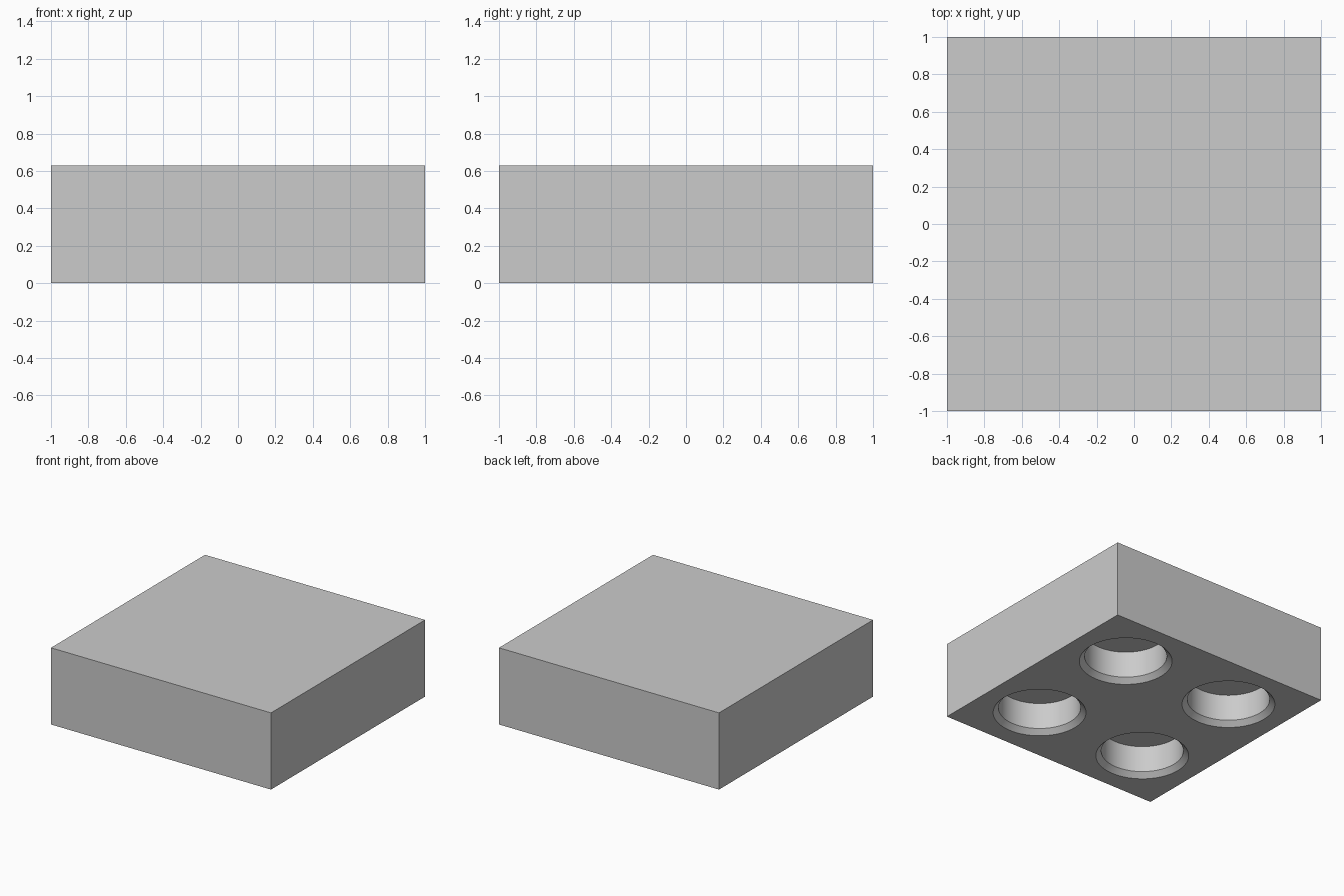
import bpy
import bmesh
import math
from mathutils import Matrix

SIZE, HEIGHT = 2.0, 0.63
SPACING = 0.505                     # socket offset from the centre lines
RADIUS, CHAMFER, DEPTH = 0.31, 0.04, 0.257
SEGMENTS = 64

old = bpy.data.objects.get("Cube")
if old:
    bpy.data.objects.remove(old, do_unlink=True)

grey = bpy.data.materials.new("plain_grey")
grey.use_nodes = True
colour = (0.6, 0.6, 0.6, 1)
grey.diffuse_color = colour
grey.node_tree.nodes["Principled BSDF"].inputs["Base Color"].default_value = colour


def add_object(name, bm):
    mesh = bpy.data.meshes.new(name)
    bmesh.ops.recalc_face_normals(bm, faces=bm.faces)
    bm.to_mesh(mesh)
    bm.free()
    mesh.materials.append(grey)
    obj = bpy.data.objects.new(name, mesh)
    bpy.context.collection.objects.link(obj)
    return obj


# Square block standing on the ground
bm = bmesh.new()
bmesh.ops.create_cube(bm, size=1, matrix=Matrix.Translation((0, 0, HEIGHT / 2))
                      @ Matrix.Diagonal((SIZE, SIZE, HEIGHT, 1)))
block = add_object("block", bm)

# Four round blind sockets with chamfered mouths, spun from one profile
overlap = 0.05
profile = [(0, -overlap), (RADIUS + CHAMFER, -overlap), (RADIUS + CHAMFER, 0),
           (RADIUS, CHAMFER), (RADIUS, DEPTH), (0, DEPTH)]
bm = bmesh.new()
for sx in (-1, 1):
    for sy in (-1, 1):
        centre = (sx * SPACING, sy * SPACING, 0)
        verts = [bm.verts.new((centre[0] + r, centre[1], z)) for r, z in profile]
        edges = [bm.edges.new(pair) for pair in zip(verts, verts[1:])]
        bmesh.ops.spin(bm, geom=verts + edges, cent=centre, axis=(0, 0, 1),
                       angle=math.tau, steps=SEGMENTS, use_duplicate=False)
bmesh.ops.remove_doubles(bm, verts=bm.verts, dist=0.0001)
cutter = add_object("socket_cutter", bm)
cutter.hide_render = True

cut = block.modifiers.new("sockets", "BOOLEAN")
cut.operation = "DIFFERENCE"
cut.solver = "EXACT"
cut.object = cutter

# Apply the cut, drop the cutter and smooth the round walls
bpy.ops.object.select_all(action="DESELECT")
block.select_set(True)
bpy.context.view_layer.objects.active = block
bpy.ops.object.modifier_apply(modifier=cut.name)
bpy.data.objects.remove(cutter, do_unlink=True)
bpy.ops.object.shade_smooth_by_angle(angle=math.radians(30))
